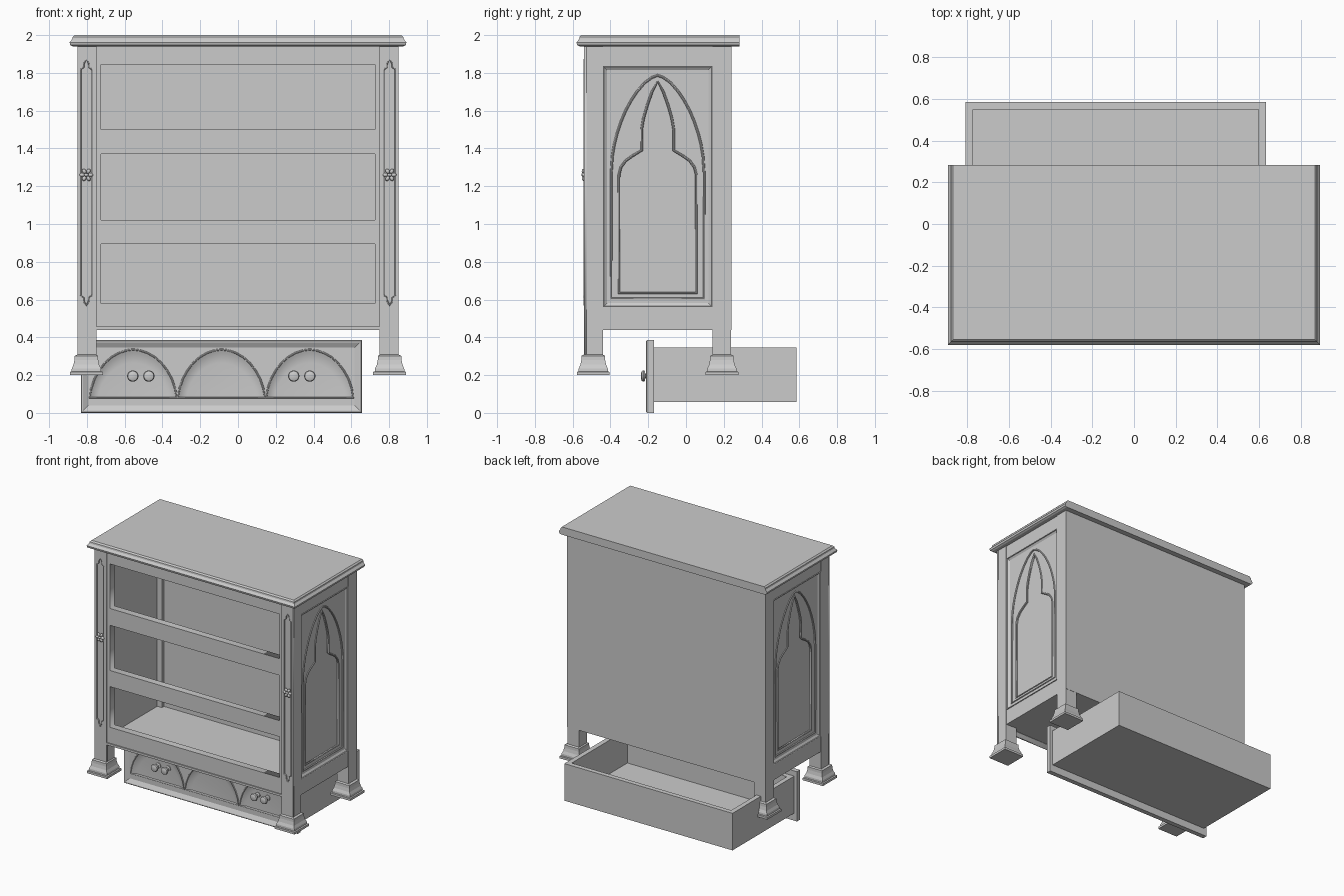
import bpy, bmesh, math
from mathutils import Matrix

if "Cube" in bpy.data.objects:
    bpy.data.objects.remove(bpy.data.objects["Cube"])

# Drawing planes: local (u, v, w) with w pointing out of the face
FRONT = Matrix(((1, 0, 0, 0), (0, 0, -1, 0), (0, 1, 0, 0), (0, 0, 0, 1)))
SIDE = Matrix(((0, 0, 1, 0), (1, 0, 0, 0), (0, 1, 0, 0), (0, 0, 0, 1)))
UP = Matrix.Identity(4)


def add(name, mesh, mirror=False, smooth=False):
    ob = bpy.data.objects.new(name, mesh)
    bpy.context.scene.collection.objects.link(ob)
    if mirror:
        m = ob.modifiers.new("mirror", 'MIRROR')
        m.use_mirror_merge = False
    if smooth:
        bpy.ops.object.select_all(action='DESELECT')
        ob.select_set(True)
        bpy.context.view_layer.objects.active = ob
        bpy.ops.object.shade_smooth_by_angle(angle=math.radians(40))
    return ob


def loft(name, loops, plane=UP, start=True, end=True, **kw):
    """Skin a list of (outline, w); outlines run counter-clockwise."""
    bm = bmesh.new()
    rings = [[bm.verts.new(plane @ Matrix.Translation((u, v, w)).translation)
              for u, v in pts] for pts, w in loops]
    n = len(rings[0])
    for a, b in zip(rings, rings[1:]):
        for i in range(n):
            j = (i + 1) % n
            bm.faces.new((a[i], a[j], b[j], b[i]))
    if start:
        bm.faces.new(rings[0][::-1])
    if end:
        bm.faces.new(rings[-1])
    me = bpy.data.meshes.new(name)
    bm.to_mesh(me)
    bm.free()
    return add(name, me, **kw)


def from_curve(name, loops, w, plane, mirror, smooth, **settings):
    cu = bpy.data.curves.new(name + "_path", 'CURVE')
    for key, value in settings.items():
        setattr(cu, key, value)
    for pts in loops:
        sp = cu.splines.new('POLY')
        sp.points.add(len(pts) - 1)
        for p, (u, v) in zip(sp.points, pts):
            p.co = (u, v, 0, 1)
        sp.use_cyclic_u = True
    tmp = bpy.data.objects.new(name + "_path", cu)
    bpy.context.scene.collection.objects.link(tmp)
    dg = bpy.context.evaluated_depsgraph_get()
    me = bpy.data.meshes.new_from_object(tmp.evaluated_get(dg))
    bpy.data.objects.remove(tmp)
    me.transform(plane @ Matrix.Translation((0, 0, w)))
    return add(name, me, mirror, smooth)


def plate(name, loops, w0, w1, plane, mirror=False):
    """Flat board with holes: first outline is the edge, the rest are cut out."""
    return from_curve(name, loops, (w0 + w1) / 2, plane, mirror, False,
                      dimensions='2D', fill_mode='BOTH', extrude=(w1 - w0) / 2)


def bead(name, loops, w, r, plane, mirror=False):
    """Round moulding following outlines."""
    return from_curve(name, loops, w, plane, mirror, True,
                      dimensions='3D', bevel_depth=r, bevel_resolution=2)


def rect(u0, u1, v0, v1, d=0):
    return [(u0 + d, v0 + d), (u1 - d, v0 + d), (u1 - d, v1 - d), (u0 + d, v1 - d)]


def box(name, x0, x1, y0, y1, z0, z1, mirror=False):
    return loft(name, [(rect(x0, x1, y0, y1), z0), (rect(x0, x1, y0, y1), z1)], mirror=mirror)


def sym(half, c=0):
    """Symmetric outline from its right half, listed from bottom to top."""
    return [(c + h, v) for h, v in half] + [(c - h, v) for h, v in half[::-1] if h > 0]


# Moulded top with flat back edge
loft("top_board", [(rect(-h, h, -h + .312, .282), z) for h, z in
     [(.875, 1.94), (.888, 1.947), (.892, 1.962), (.878, 1.978), (.876, 1.99), (.866, 2.0)]])

# Front posts with sunk pointed panels
tip = [(.014, .022), (.014, .04), (.03, .052), (.03, 1.248), (.014, 1.26), (.014, 1.278), (0, 1.3)]
slot = sym([(0.001, .0)] + tip, .803)
slot = [(u, v + .57) for u, v in slot]
box("front_post", .75, .85, -.527, -.44, .3, 1.94, True)
plate("front_post_face", [rect(.75, .85, .3, 1.94), slot], .527, .54, FRONT, True)
bead("front_post_moulding", [slot], .539, .004, FRONT, True)
box("back_post", .75, .85, .14, .239, .3, 1.94, True)

# Carved rosettes
bm = bmesh.new()
for k in range(7):
    a = k * math.pi / 3
    r = 0 if k == 6 else .022
    s = .012 if k == 6 else .014
    bmesh.ops.create_uvsphere(bm, u_segments=12, v_segments=8, radius=s, matrix=Matrix.Translation(
        (.803 + r * math.cos(a), -.541 - (.004 if k == 6 else 0), 1.26 + r * math.sin(a)))
        @ Matrix.Rotation(-a, 4, 'Y') @ Matrix.Diagonal((1, .8, .75, 1)))
me = bpy.data.meshes.new("rosette")
bm.to_mesh(me)
bm.free()
add("rosette", me, True, True)

# Flared feet
for label, y in (("front_foot", -.491), ("back_foot", .19)):
    loft(label, [(rect(.803 - h, .803 + h, y - h, y + h), z) for h, z in
         [(.087, .2), (.087, .217), (.078, .22), (.077, .235), (.068, .255),
          (.063, .28), (.062, .302), (.05, .308)]], mirror=True)

# Front frame with three openings, bottom moulding, floor and back
openings = [rect(-.725, .725, a, b) for a, b in ((.58, .895), (1.02, 1.37), (1.5, 1.845))]
plate("front_frame", [rect(-.75, .75, .44, 1.94)] + openings, .475, .53, FRONT)
box("bottom_moulding", -.75, .75, -.538, -.529, .44, .457)
box("cabinet_floor", -.8, .8, -.48, .17, .442, .47)
box("back_panel", -.85, .85, .165, .241, .44, 1.94)

# Side panels with pointed arch and shouldered tracery
C = -.15
pane = rect(-.44, .14, .56, 1.837)
arch = sym([(.246, .605), (.246, 1.27), (.24, 1.36), (.23, 1.42), (.215, 1.48), (.195, 1.54),
            (.17, 1.6), (.14, 1.655), (.11, 1.7), (.07, 1.747), (.03, 1.776), (0, 1.787)], C)
tracery = sym([(.205, .635), (.205, 1.26), (.195, 1.3), (.17, 1.335), (.135, 1.36), (.085, 1.39),
               (.085, 1.5), (.075, 1.56), (.055, 1.63), (.03, 1.7), (0, 1.755)], C)
box("side_wall", .79, .81, -.45, .15, .442, 1.94, True)
box("side_lower_rail", .8, .845, -.45, .15, .44, .56, True)
box("side_upper_rail", .8, .845, -.45, .15, 1.837, 1.94, True)
loft("side_bezel", [(pane, .847), (rect(-.44, .14, .56, 1.837, .022), .832)],
     SIDE, False, False, mirror=True)
plate("side_spandrel", [pane, arch], .805, .832, SIDE, True)
plate("side_tracery", [pane, tracery], .805, .824, SIDE, True)
bead("side_pane_moulding", [rect(-.44, .14, .56, 1.837, .005)], .844, .005, SIDE, True)
bead("side_arch_moulding", [arch], .831, .007, SIDE, True)
bead("side_tracery_moulding", [tracery], .823, .007, SIDE, True)

# Drawer front: picture-frame edge around three coved arches
L, R = -.832, .656
loft("drawer_front", [(rect(L, R, 0, .385, d), w) for d, w in
     [(0, .17), (0, .207), (.004, .211), (.012, .211), (.04, .195)]], FRONT, end=False)
half = [(.23, .08), (.222, .13), (.205, .18), (.18, .225), (.15, .264), (.115, .295),
        (.075, .318), (.035, .331), (0, .336)]
centres = [-.555, -.0875, .38]
arches = [sym(half, c) for c in centres]
plate("drawer_face", [rect(L, R, 0, .385, .04)] + arches, .173, .195, FRONT)
bead("drawer_arch_moulding", arches, .195, .005, FRONT)
for c, a in zip(centres, arches):
    steps = [(1, .195), (.93, .188), (.84, .181), (.72, .177)]
    loft("drawer_arch_cove", [([(c + (u - c) * (1 - (1 - s) * .7), .085 + (v - .085) * s)
                                for u, v in a], w) for s, w in steps],
         FRONT, start=False, smooth=True)

# Drawer knobs
for x in (-.557, -.472, .295, .38):
    loft("drawer_knob", [([(x + r * math.cos(t * math.pi / 12), .195 + r * math.sin(t * math.pi / 12))
                           for t in range(24)], w) for r, w in
         [(.02, .172), (.02, .184), (.011, .19), (.011, .215), (.027, .218),
          (.03, .225), (.026, .234), (.014, .239)]], FRONT, smooth=True)

# Drawer box, open on top
l, r, f, b, t = -.808, .633, -.171, .585, .037
loft("drawer_box", [(rect(l, r, f, b), .058), (rect(l, r, f, b), .345),
                    (rect(l, r, f, b, t), .345), (rect(l, r, f, b, t), .085)])
